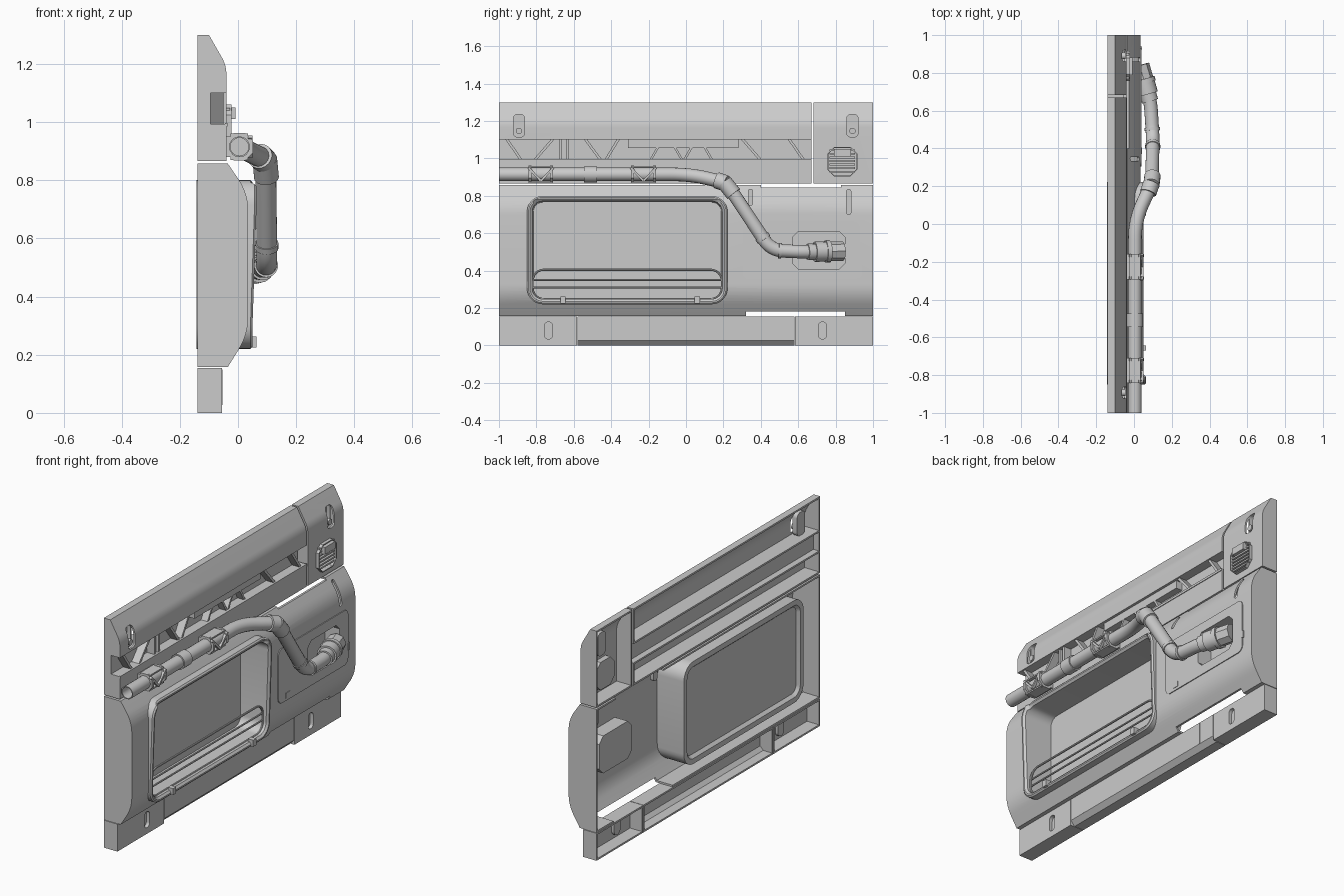
import bpy, bmesh, math
from mathutils import Vector as V

if "Cube" in bpy.data.objects:
    bpy.data.objects.remove(bpy.data.objects["Cube"])


def finish(name, bm):
    me = bpy.data.meshes.new(name)
    bm.to_mesh(me)
    bm.free()
    ob = bpy.data.objects.new(name, me)
    bpy.context.collection.objects.link(ob)
    return ob


def apply(ob):
    bpy.context.view_layer.objects.active = ob
    for m in list(ob.modifiers):
        bpy.ops.object.modifier_apply(modifier=m.name)


def fillet(pts, ds, n=6):
    """Round each inner corner of a path by its own distance."""
    p = [V(q) for q in pts]
    out = [p[0]]
    for i, d in enumerate(ds, 1):
        if d == 0:
            out.append(p[i])
            continue
        a = p[i] + (p[i - 1] - p[i]).normalized() * d
        b = p[i] + (p[i + 1] - p[i]).normalized() * d
        for k in range(n + 1):
            t = k / n
            out.append(a * (1 - t) ** 2 + p[i] * 2 * t * (1 - t) + b * t * t)
    return out + [p[-1]]


def shell(name, prof, y0, y1, t=0.01):
    """Open-backed shell: (x, z) profile from top back to bottom back, with end caps."""
    bm = bmesh.new()
    a = [bm.verts.new((p[0], y0, p[1])) for p in prof]
    b = [bm.verts.new((p[0], y1, p[1])) for p in prof]
    for i in range(len(prof) - 1):
        bm.faces.new((a[i], a[i + 1], b[i + 1], b[i]))
    bm.faces.new(a[::-1])
    bm.faces.new(b)
    ob = finish(name, bm)
    m = ob.modifiers.new("wall", 'SOLIDIFY')
    m.thickness, m.offset, m.use_even_offset = t, -1, True
    apply(ob)
    return ob


def rrect(x, y0, y1, z0, z1, r, inset=0, n=6):
    y0, y1, z0, z1 = y0 + inset, y1 - inset, z0 + inset, z1 - inset
    r = max(min(r - inset, (y1 - y0) / 2 - 1e-4, (z1 - z0) / 2 - 1e-4), 0.002)
    out = []
    for k, (cy, cz) in enumerate(((y1 - r, z1 - r), (y0 + r, z1 - r), (y0 + r, z0 + r), (y1 - r, z0 + r))):
        for j in range(n + 1):
            a = math.pi / 2 * (k + j / n)
            out.append(V((x, cy + r * math.cos(a), cz + r * math.sin(a))))
    return out


def loft(name, rings):
    """Capped solid skinned through rings of equal count."""
    bm = bmesh.new()
    vs = [[bm.verts.new(p) for p in r] for r in rings]
    for a, b in zip(vs, vs[1:]):
        for i in range(len(a)):
            j = (i + 1) % len(a)
            bm.faces.new((a[i], a[j], b[j], b[i]))
    bm.faces.new(vs[0][::-1])
    bm.faces.new(vs[-1])
    bmesh.ops.recalc_face_normals(bm, faces=bm.faces)
    return finish(name, bm)


def plate(name, x0, x1, rect, r=0.0, n=6):
    return loft(name, [rrect(x0, *rect, r, n=n), rrect(x1, *rect, r, n=n)])


def box(name, x0, x1, y0, y1, z0, z1):
    return loft(name, [[V((x, y0, z0)), V((x, y1, z0)), V((x, y1, z1)), V((x, y0, z1))] for x in (x0, x1)])


def cut(ob, cutter):
    m = ob.modifiers.new("cut", 'BOOLEAN')
    m.operation, m.object, m.solver = 'DIFFERENCE', cutter, 'EXACT'
    apply(ob)


def cut_once(ob, cutter):
    cut(ob, cutter)
    bpy.data.objects.remove(cutter)


def pocket(name, ob, rect, r, xf, xb, n=6):
    """Hole in a shell backed by a thin-walled tray."""
    cut_once(ob, plate("cutter", xb, 0.2, rect, r, n))
    loft(name, [rrect(x, *rect, r, i, n) for x, i in ((xb - .006, -.006), (xf, -.006), (xf, 0), (xb, 0))])


def tube(name, pts, r, cyclic=False, res=6):
    cu = bpy.data.curves.new(name, 'CURVE')
    cu.dimensions = '3D'
    cu.bevel_depth, cu.bevel_resolution = r, res
    s = cu.splines.new('POLY')
    s.points.add(len(pts) - 1)
    for q, p in zip(s.points, pts):
        q.co = (*p, 1)
    s.use_cyclic_u = cyclic
    ob = bpy.data.objects.new(name, cu)
    bpy.context.collection.objects.link(ob)
    bpy.ops.object.select_all(action='DESELECT')
    ob.select_set(True)
    bpy.context.view_layer.objects.active = ob
    bpy.ops.object.convert(target='MESH')
    return bpy.context.view_layer.objects.active


def collar(name, p, q, r, n=20, r2=None):
    p, q = V(p), V(q)
    bm = bmesh.new()
    bmesh.ops.create_cone(bm, cap_ends=True, segments=n, radius1=r, radius2=r2 or r, depth=(q - p).length)
    ob = finish(name, bm)
    ob.rotation_euler = (q - p).to_track_quat('Z', 'X').to_euler()
    ob.location = (p + q) / 2
    return ob


def bar(name, a, b, x0, x1, w):
    """Flat strut between two (y, z) points."""
    a, b = V(a), V(b)
    d = (b - a).normalized() * w / 2
    s = V((-d.y, d.x))
    return loft(name, [[V((x, *p)) for p in (a + s, a - s, b - s, b + s)] for x in (x0, x1)])


# Base: three hollow sections, the middle one chamfered below
B = -0.14
for name, y0, y1, c in (("base_left", -1, -.583, 0), ("base_middle", -.58, .58, .027), ("base_right", .583, 1, 0)):
    prof = [(B, .155), (-.055, .155), (-.055, c)] + ([(-.08, 0)] if c else []) + [(B, 0)]
    ob = shell(name, prof, y0, y1)
    if not c:
        yc = -.735 if y0 < 0 else .73
        pocket("base_slot", ob, (yc - .022, yc + .022, .035, .125), .02, -.06, -.075)
for y in (-.475, .47):
    box("base_seam", -.06, -.053, y - .003, y + .003, .027, .15)

# Main wall panel
prof = fillet([(B, .857), (-.035, .857), (.035, .755), (.035, .27), (-.035, .158), (B, .158)], [0, .06, .06, 0])
panel = shell("wall_panel", prof, -1, 1)
win = (-.85, .222, .22, .8)
cut_once(panel, plate("cutter", -.3, .2, (-.84, .212, .23, .79), .08))
cut_once(panel, box("cutter", -.2, .1, .32, .85, .15, .183))
cut_once(panel, box("cutter", -.2, .1, .4, .83, .845, .9))

# Window bezel and its deep tray, raised at the upper sides
rings = [rrect(x, *win, .085, i, 8) for x, i in ((-.125, .045), (-.142, .03), (-.142, 0), (.043, 0), (.05, .008),
                                               (.05, .016), (.04, .028), (-.115, .034))]
for r in rings[3:7]:
    for p in r:
        if abs(p.y + .314) > .49 and p.z > .62:
            p.x += .014
loft("window_bezel", rings)

# Rails across the lower window
tube("rail_frame", rrect(.02, -.82, .192, .248, .405, .06), .006, True, 2)
for z in (.35, .31):
    tube("rail", [(.02, -.82, z), (.02, .192, z)], .005, False, 2)
for y in (-.657, .06):
    box("rail_latch", .03, .063, y - .014, y + .014, .225, .262)

# Service plate with the pipe socket recess
svc = plate("service_plate", .03, .04, (.305, .93, .355, .665), .035)
sock = (.57, .85, .41, .61)
cut_once(svc, plate("cutter", -.06, .2, sock, .03, 1))
pocket("socket_recess", panel, sock, .03, .03, -.05, 1)
box("service_label", .035, .043, .37, .405, .37, .4)
box("service_latch", .03, .043, .925, .94, .43, .47)
for y, z0, z1 in ((.345, .75, .835), (.87, .7, .835)):
    pocket("panel_slot", panel, (y - .011, y + .011, z0, z1), .01, -.03, -.045)

# Upper hood, lower beam and corner block
top = [(B, 1.3), (-.1, 1.3), (-.04, 1.195)]
hood = shell("upper_hood", fillet(top + [(-.04, 1.1), (B, 1.1)], [0, .03, 0]), -1, .67)
block = shell("corner_block", fillet(top + [(-.04, .866), (B, .866)], [0, .03, 0]), .682, 1)
shell("lower_beam", [(B, .994), (-.04, .994), (-.04, .866), (B, .866)], -1, .67)
box("beam_lip", -.045, -.036, -1, .67, .984, .997)
for ob, y in ((hood, -.893), (block, .89)):
    pocket("hood_slot", ob, (y - .03, y + .03, 1.115, 1.235), .02, -.068, -.09)
    collar("hood_knob", (-.09, y, 1.147), (-.045, y, 1.147), .017)

# Truss channel between hood and beam
box("channel_back", -.105, -.095, -1, .67, .99, 1.105)
box("channel_end", B, -.1, -1, -.99, .99, 1.105)
box("channel_step", -.097, -.055, -.31, .28, 1.055, 1.102)
for a, b in ((-.96, -.88), (-.71, -.81), (-.67, -.67), (-.635, -.635), (-.54, -.455), (-.36, -.43),
             (.3, .4), (.55, .63)):
    bar("truss_strut", (a, 1.105), (b, .99), -.1, -.05, .014)
for y in (-.15, -.06, .03, .1):
    s = .04 if y in (-.06, .1) else -.04
    bar("truss_short_strut", (y, 1.06), (y + s, .99), -.1, -.055, .012)

# Louvred vent on the corner block
vent = (.762, .91, .91, 1.055)
pocket("vent_tray", block, vent, .03, -.022, -.075, 1)
for k in range(7):
    z = .925 + k * .019
    box("vent_louvre", -.06, -.027, .768, .904, z, z + .009)
box("vent_lip", -.045, -.008, .79, .882, 1.01, 1.05)

# Bent pipe
path = [(.005, -1, .915), (.005, .02, .915), (.095, .215, .87), (.1, .455, .508), (.088, .64, .5), (.03, .84, .505)]
pipe = tube("pipe", fillet(path, [.1, .05, .07, .04], 8), .036)
m = pipe.modifiers.new("wall", 'SOLIDIFY')
m.thickness = .005
apply(pipe)

# Pipe collars and end coupling
collar("pipe_ring", (.005, -.545, .915), (.005, -.475, .915), .043)
collar("elbow_collar", (.075, .165, .883), (.092, .215, .866), .044)
collar("elbow_collar", (.092, .205, .873), (.098, .255, .81), .043)
collar("elbow_collar", (.099, .405, .584), (.0995, .417, .566), .04)
collar("elbow_collar", (.097, .495, .507), (.096, .51, .506), .041)
P, Q = V((.085, .65, .5)), V((.03, .84, .505))
for a, b, r, n in ((0, .2, .044, 16), (.2, .5, .054, 16), (.5, .62, .06, 16), (.62, 1, .052, 8)):
    collar("coupling", P.lerp(Q, a), P.lerp(Q, b), r, n)

# Pipe clips with crossed side plates
for y0, y1 in ((-.842, -.71), (-.295, -.16)):
    for a, b in ((y0, y0 + .016), (y1 - .016, y1)):
        ob = collar("clip_ring", (.005, a, .915), (.005, b, .915), .051, 8)
        ob.rotation_euler.rotate_axis('Z', math.pi / 8)
    for s in (.956, .874):
        bar("clip_edge", (y0, s), (y1, s), -.025, .035, .008)
    ym = (y0 + y1) / 2
    for y in (y0, y1):
        bar("clip_brace", (y, .95), (ym, .88), .035, .05, .012)
    box("clip_mount", -.045, -.025, y0, y1, .88, .95)

# Smooth shading with sharp edges kept
bpy.ops.object.select_all(action='SELECT')
bpy.context.view_layer.objects.active = panel
bpy.ops.object.shade_smooth_by_angle(angle=math.radians(30))
